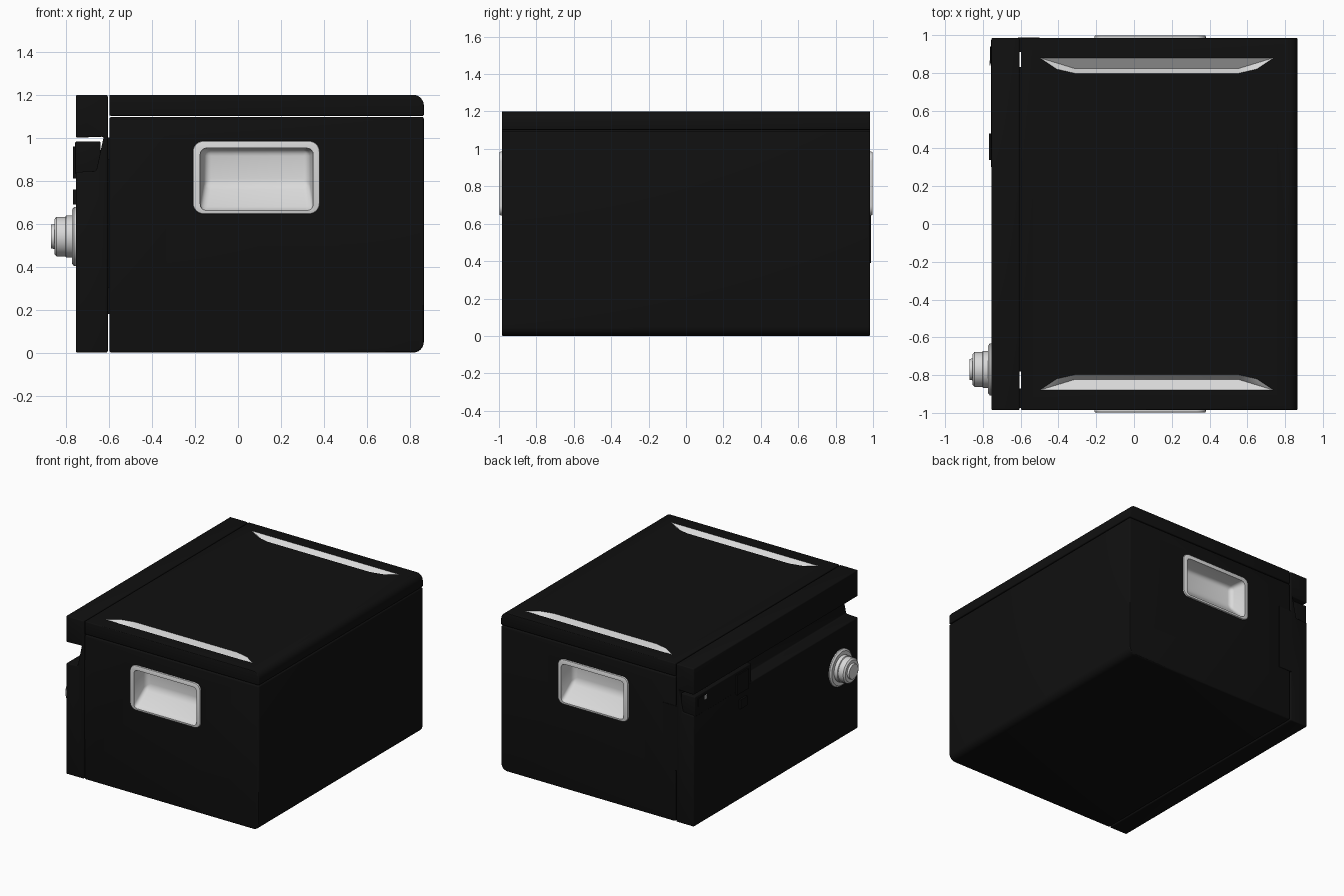
import bpy, bmesh, math
from mathutils import Matrix, Vector

cube = bpy.data.objects.get("Cube")
if cube:
    bpy.data.objects.remove(cube)


def material(name, value):
    m = bpy.data.materials.new(name)
    m.use_nodes = True
    colour = (value, value, value, 1)
    m.diffuse_color = colour
    node = next(n for n in m.node_tree.nodes if n.type == "BSDF_PRINCIPLED")
    node.inputs["Base Color"].default_value = colour
    return m


MATERIALS = [material("black casing", 0.005), material("light grey trim", 0.7)]
BLACK, LIGHT = 0, 1


def make_object(name, bm, index):
    bmesh.ops.recalc_face_normals(bm, faces=bm.faces)
    for f in bm.faces:
        f.material_index = index
    mesh = bpy.data.meshes.new(name)
    bm.to_mesh(mesh)
    bm.free()
    ob = bpy.data.objects.new(name, mesh)
    bpy.context.collection.objects.link(ob)
    for m in MATERIALS:
        mesh.materials.append(m)
    return ob


def prism(name, profile, y0, y1, index=BLACK):
    """Extrude an x-z profile along y."""
    bm = bmesh.new()
    face = bm.faces.new([bm.verts.new((x, y0, z)) for x, z in profile])
    out = bmesh.ops.extrude_face_region(bm, geom=[face])
    moved = [v for v in out["geom"] if isinstance(v, bmesh.types.BMVert)]
    bmesh.ops.translate(bm, verts=moved, vec=(0, y1 - y0, 0))
    return make_object(name, bm, index)


def box(name, x, y, z, index=BLACK):
    return prism(name, [(x[0], z[0]), (x[1], z[0]), (x[1], z[1]), (x[0], z[1])],
                 y[0], y[1], index)


def hull(name, points, index=LIGHT):
    bm = bmesh.new()
    for p in points:
        bm.verts.new(p)
    bmesh.ops.convex_hull(bm, input=bm.verts)
    bmesh.ops.dissolve_limit(bm, angle_limit=0.01, verts=bm.verts, edges=bm.edges)
    return make_object(name, bm, index)


def bevel(ob, width, segments=3):
    mod = ob.modifiers.new("Bevel", "BEVEL")
    mod.width = width
    mod.segments = segments
    mod.limit_method = "ANGLE"
    mod.angle_limit = math.radians(35)


def cut(ob, cutter):
    mod = ob.modifiers.new("Cut", "BOOLEAN")
    mod.operation = "DIFFERENCE"
    mod.solver = "EXACT"
    mod.object = cutter
    cutter.hide_render = True
    cutter.hide_viewport = True


def smooth(ob):
    bpy.ops.object.select_all(action="DESELECT")
    bpy.context.view_layer.objects.active = ob
    ob.select_set(True)
    bpy.ops.object.convert(target="MESH")
    bpy.ops.object.shade_smooth_by_angle(angle=math.radians(30))


def arc(cx, cz, r, start):
    return [(cx + r * math.cos(a), cz + r * math.sin(a))
            for a in (math.radians(start + 15 * i) for i in range(7))]


def rounded(cx, cz, w, h, r):
    """Rounded rectangle in x-z."""
    pts = []
    for sx, sz, start in ((1, 1, 0), (-1, 1, 90), (-1, -1, 180), (1, -1, 270)):
        pts += arc(cx + sx * (w / 2 - r), cz + sz * (h / 2 - r), r, start)
    return pts


# Main body and lid, with rounded edges on the far side
SIDE, BACK, SEAM = 0.985, 0.865, -0.599
R = 0.05
body = prism("body", [(SEAM, 0)] + arc(BACK - R, R, R, -90)
             + [(BACK, 1.097), (SEAM, 1.097)], -SIDE, SIDE)
lid = prism("lid", [(SEAM, 1.102), (BACK, 1.102)] + arc(BACK - R, 1.2 - R, R, 0)
            + [(SEAM, 1.2)], -SIDE, SIDE)
bevel(body, 0.01)
bevel(lid, 0.006)

# Door panel with an undercut grip groove
panel = prism("door_panel", [(-0.755, 0), (-0.606, 0), (-0.606, 1.2), (-0.755, 1.2),
                             (-0.755, 1.0), (-0.625, 1.005), (-0.66, 0.845),
                             (-0.755, 0.84)], -SIDE, SIDE)
bevel(panel, 0.008)

# Seal, hinge and lock bridging the seam
box("door_seal", (-0.62, -0.58), (-0.78, 0.83), (0.18, 1.0))
box("door_hinge", (-0.615, -0.5), (0.91, 0.988), (0.39, 0.88))
box("door_lock", (-0.62, -0.58), (-0.975, -0.87), (0.3, 0.9))

trimmed = [body, lid, panel]
for sign, word in ((-1, "front"), (1, "rear")):
    # Side handle: raised frame around a scooped pocket
    pocket = hull(word + "_pocket_cutter", [
        (x, sign * y, z)
        for y, x0, x1, z0, z1 in ((1.08, -0.176, 0.35, 0.658, 0.952),
                                  (0.985, -0.176, 0.35, 0.658, 0.952),
                                  (0.87, -0.155, 0.33, 0.78, 0.945))
        for x in (x0, x1) for z in (z0, z1)])
    bevel(pocket, 0.03, 4)
    frame = prism(word + "_handle_frame", rounded(0.085, 0.815, 0.59, 0.34, 0.05),
                  sign * 0.975, sign * 0.998, LIGHT)
    bevel(frame, 0.006, 2)
    cut(frame, pocket)
    cut(body, pocket)
    trimmed.append(frame)

    # Lid grip: tapered V-shaped trough
    grip = hull(word + "_lid_grip_cutter", [
        (0.12 + side * x, sign * y, z) for side in (-1, 1)
        for x, y, z in ((0.62, 0.88, 1.2), (0.62, 0.88, 1.21),
                        (0.53, 0.82, 1.2), (0.53, 0.82, 1.21),
                        (0.43, 0.797, 1.2), (0.43, 0.797, 1.21),
                        (0.43, 0.822, 1.155))])
    cut(lid, grip)

for ob in trimmed:
    smooth(ob)

# Latch block filling one end of the groove, with its small fittings
latch = box("latch_block", (-0.758, -0.64), (0.3, 0.975), (0.83, 0.982))
bevel(latch, 0.006)
smooth(latch)
box("latch_button", (-0.767, -0.75), (0.34, 0.48), (0.81, 0.96))
box("latch_tab", (-0.763, -0.75), (0.85, 0.94), (0.9, 0.96))
box("latch_indicator", (-0.766, -0.76), (0.84, 0.865), (0.925, 0.955), LIGHT)
box("panel_catch", (-0.768, -0.75), (0.36, 0.44), (0.69, 0.76))

# Turning knob: lathe profile of (outward distance, radius)
bm = bmesh.new()
profile = [(-0.01, 0), (-0.01, 0.138), (0.008, 0.138), (0.018, 0.125), (0.018, 0.098),
           (0.045, 0.098), (0.048, 0.092), (0.09, 0.092), (0.1, 0.08),
           (0.1, 0.058), (0.115, 0.055), (0.115, 0)]
verts = [bm.verts.new((-0.755 - d, r, 0)) for d, r in profile]
edges = [bm.edges.new(pair) for pair in zip(verts, verts[1:])]
bmesh.ops.spin(bm, geom=verts + edges, axis=(1, 0, 0), cent=(0, 0, 0),
               angle=math.tau, steps=40)
bmesh.ops.remove_doubles(bm, verts=bm.verts, dist=0.0005)
bmesh.ops.transform(bm, matrix=Matrix.Translation(Vector((0, -0.77, 0.54))), verts=bm.verts)
smooth(make_object("knob", bm, LIGHT))
